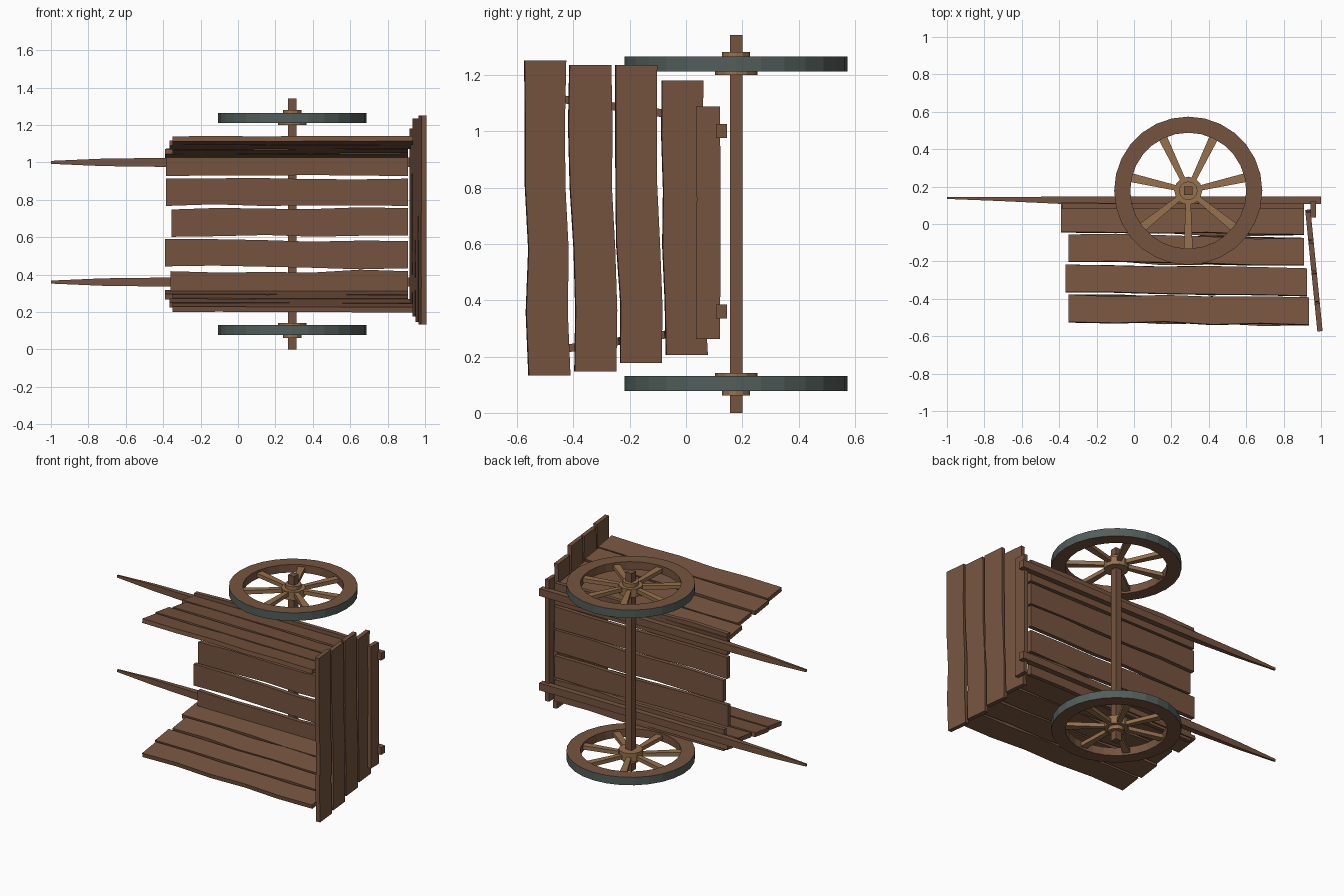
import bpy, bmesh, math, random
from mathutils import Vector as V

if "Cube" in bpy.data.objects:
    bpy.data.objects.remove(bpy.data.objects["Cube"])

random.seed(4)

def mat(name, r, g, b):
    m = bpy.data.materials.new(name)
    m.diffuse_color = [((c / 255 + 0.055) / 1.055) ** 2.4 for c in (r, g, b)] + [1]
    m.use_nodes = True
    m.node_tree.nodes["Principled BSDF"].inputs["Base Color"].default_value = m.diffuse_color
    return m

WOOD = mat("brown_wood", 118, 84, 63)
PALE = mat("pale_wood", 150, 113, 76)
IRON = mat("grey_iron", 82, 94, 91)

def finish(name, bm, *mats):
    bmesh.ops.recalc_face_normals(bm, faces=bm.faces)
    me = bpy.data.meshes.new(name)
    bm.to_mesh(me)
    bm.free()
    for m in mats:
        me.materials.append(m)
    ob = bpy.data.objects.new(name, me)
    bpy.context.collection.objects.link(ob)
    return ob

def loft(name, sections, m):
    """Skin a list of 4-corner cross-sections into a closed bar."""
    bm = bmesh.new()
    rings = [[bm.verts.new(p) for p in s] for s in sections]
    for a, b in zip(rings, rings[1:]):
        for i in range(4):
            j = (i + 1) % 4
            bm.faces.new((a[i], a[j], b[j], b[i]))
    bm.faces.new(rings[0])
    bm.faces.new(rings[-1])
    return finish(name, bm, m)

def bar(name, stations, wide, thick, m):
    """stations: (centre, half width, half thickness)."""
    w, t = V(wide).normalized(), V(thick).normalized()
    loft(name, [[V(c) + w * a * hw + t * b * ht for a, b in ((-1, -1), (1, -1), (1, 1), (-1, 1))]
                for c, hw, ht in stations], m)

def plank(name, p0, p1, wide, thick, hw, ht=0.014, wave=0.007, n=5):
    """Rough-cut board with wavy edges."""
    p0, p1, w = V(p0), V(p1), V(wide).normalized()
    st = []
    for i in range(n + 1):
        c = p0.lerp(p1, i / n)
        inner = 0 < i < n
        if inner:
            c = c + w * random.uniform(-wave, wave)
        st.append((c, hw + (random.uniform(-wave, wave) * 0.6 if inner else 0), ht))
    bar(name, st, wide, thick, WOOD)

MID = 0.67   # centre of the cart body along z

# floor boards
for i, (x0, z0, z1) in enumerate([(-0.36, 0.345, 0.345), (-0.39, 0.517, 0.507), (-0.355, 0.675, 0.682),
                                  (-0.385, 0.84, 0.84), (-0.385, 1.0, 1.0)]):
    plank(f"floor_board_{i+1}", (x0, 0.095, z0), (0.91, 0.095, z1), (0, 0, 1), (0, 1, 0), 0.073)

# sloping side boards, mirrored about the body centre
SL = 0.14
for s, side in ((1, "upper"), (-1, "lower")):
    for i, (x0, x1, y0, y1, hw) in enumerate([(-0.39, 0.91, 0.035, 0.022, 0.08),
                                              (-0.35, 0.91, -0.13, -0.148, 0.073),
                                              (-0.365, 0.925, -0.292, -0.312, 0.074),
                                              (-0.35, 0.935, -0.452, -0.467, 0.074)]):
        z = lambda y: MID + s * (0.368 + SL * (0.1 - y))
        plank(f"{side}_side_board_{i+1}", (x0, y0, z(y0)), (x1, y1, z(y1)),
              (0, -1, s * SL), (0, SL * s, 1), hw)

# leaning end boards
for i, (yt, yb, zt, zb) in enumerate([(-0.50, -0.485, 1.25, 0.133), (-0.34, -0.322, 1.235, 0.147),
                                      (-0.177, -0.16, 1.235, 0.177), (-0.012, 0.003, 1.18, 0.205)]):
    x = lambda y: 0.932 - 0.1 * (y - 0.05)
    plank(f"end_board_{i+1}", (x(yt), yt, zt), (x(yb), yb, zb), (-0.1, 1, 0), (1, 0.1, 0), 0.074)
plank("end_sill_board", (0.958, 0.078, 1.087), (0.958, 0.078, 0.262), (0, 1, 0), (1, 0, 0), 0.042, wave=0.002)

# pulling shafts, tapered at the handle end
for z, n in ((0.36, "lower_shaft"), (1.0, "upper_shaft")):
    bar(n, [((-1, 0.139, z), 0.008, 0.005), ((-0.72, 0.134, z), 0.02, 0.011), ((-0.4, 0.127, z), 0.024, 0.019),
            ((1, 0.126, z), 0.025, 0.02)], (0, 0, 1), (0, 1, 0), WOOD)

# axle
AX, AY = 0.29, 0.178
bar("axle", [((AX, AY, 0), 0.0225, 0.0225), ((AX, AY, 1.342), 0.0225, 0.0225)], (1, 0, 0), (0, 1, 0), WOOD)

def lathe(name, prof, n, closed, *mats):
    """Spin an (r, z) profile around the axle line."""
    bm = bmesh.new()
    cols = []
    for k in range(n):
        a = math.tau * k / n + math.pi / 2
        cols.append([bm.verts.new((AX + r * math.cos(a), AY + r * math.sin(a), z)) for r, z in prof])
    m = len(prof)
    for k in range(n):
        a, b = cols[k], cols[(k + 1) % n]
        for i in range(m if closed else m - 1):
            j = (i + 1) % m
            bm.faces.new((a[i], a[j], b[j], b[i]))
    if not closed:
        bm.faces.new([c[0] for c in cols])
        bm.faces.new([c[-1] for c in cols])
    return finish(name, bm, *mats)

# wheels: rim with iron tread, hub, seven spokes
for zc, s, side in ((1.238, 1, "upper"), (0.104, -1, "lower")):
    rim = lathe(side + "_wheel_rim", [(0.31, zc - 0.027), (0.396, zc - 0.027), (0.396, zc + 0.027), (0.31, zc + 0.027)],
                28, True, WOOD, IRON)
    for f in rim.data.polygons:   # outward faces are the iron tread
        out = f.center - V((AX, AY, zc))
        if f.normal.dot(out.normalized()) > 0.9:
            f.material_index = 1
    lathe(side + "_wheel_hub", [(0.075, zc - s * 0.038), (0.075, zc + s * 0.018), (0.05, zc + s * 0.018),
                                (0.05, zc + s * 0.043)], 12, False, PALE)
    for k in range(7):
        a = -math.pi / 2 + math.tau * k / 7
        d = V((math.cos(a), math.sin(a), 0))
        c = V((AX, AY, zc))
        bar(f"{side}_wheel_spoke_{k+1}", [(c + d * 0.06, 0.014, 0.013), (c + d * 0.32, 0.024, 0.013)],
            (-d.y, d.x, 0), (0, 0, 1), PALE)
